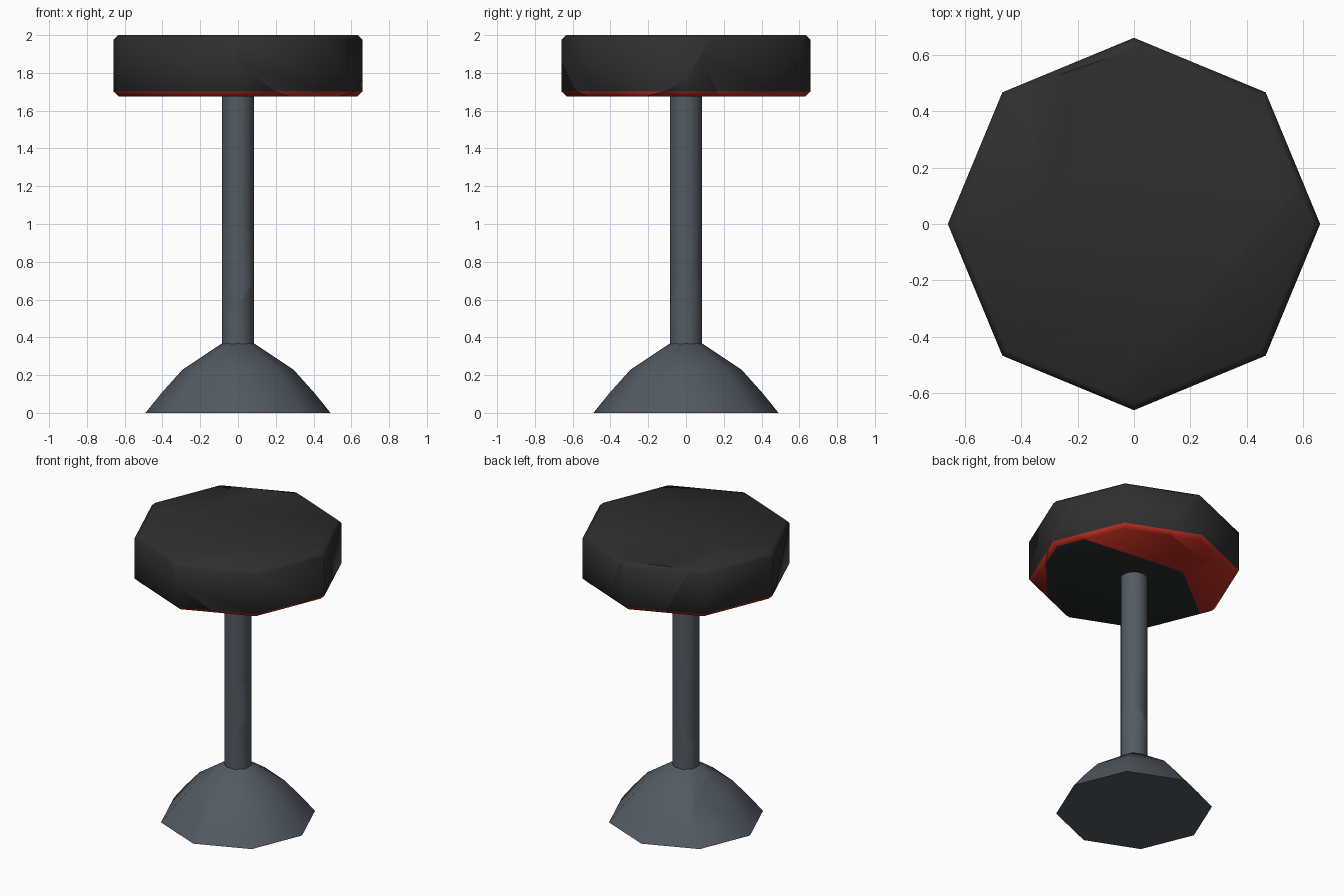
import bpy, bmesh, math
from mathutils import Vector

if "Cube" in bpy.data.objects:
    bpy.data.objects.remove(bpy.data.objects["Cube"])


def material(name, rgb):
    m = bpy.data.materials.new(name)
    m.diffuse_color = (*rgb, 1)
    m.use_nodes = True
    m.node_tree.nodes["Principled BSDF"].inputs["Base Color"].default_value = m.diffuse_color
    return m


slate = material("slate_metal", (0.085, 0.105, 0.125))
black = material("black_cushion", (0.028, 0.028, 0.028))
red = material("red_underside", (0.5, 0.025, 0.015))
dark = material("dark_underside", (0.02, 0.027, 0.031))


def lathe(profile, sides):
    """Closed solid of revolution from (radius, height) points, bottom to top."""
    bm = bmesh.new()
    rings = [[bm.verts.new((r * math.cos(2 * math.pi * i / sides),
                            r * math.sin(2 * math.pi * i / sides), z))
              for i in range(sides)] for r, z in profile]
    for a, b in zip(rings, rings[1:]):
        for i in range(sides):
            j = (i + 1) % sides
            bm.faces.new((a[i], a[j], b[j], b[i]))
    bm.faces.new(rings[0][::-1])
    bm.faces.new(rings[-1])
    bm.normal_update()
    return bm


def piece(name, profile, sides, seed, planes, mats, pick=None):
    """One cracked piece: keep the side of every plane that holds the seed point."""
    bm = lathe(profile, sides)
    seed = Vector(seed)
    if pick:
        for f in bm.faces:
            f.material_index = pick(f.normal)
    for pts in planes:
        p, q, r = map(Vector, pts)
        n = (q - p).cross(r - p).normalized()
        if n.dot(seed - p) > 0:
            n = -n
        bmesh.ops.bisect_plane(bm, geom=bm.verts[:] + bm.edges[:] + bm.faces[:],
                               plane_co=p, plane_no=n, clear_outer=True)
    me = bpy.data.meshes.new(name)
    bm.to_mesh(me)
    bm.free()
    for m in mats:
        me.materials.append(m)
    ob = bpy.data.objects.new(name, me)
    bpy.context.collection.objects.link(ob)
    bpy.ops.object.select_all(action='DESELECT')
    ob.select_set(True)
    bpy.context.view_layer.objects.active = ob
    bpy.ops.object.shade_smooth_by_angle(angle=math.radians(50))


# Base: eight-sided dome, cracked in two
BASE = [(0.49, 0), (0.405, 0.105), (0.295, 0.228), (0.085, 0.368)]
base_cut = [((-0.16, 0, 0.33), (0, -0.49, 0), (-0.23, 0.34, 0))]
piece("base_right", BASE, 8, (0.3, 0, 0.1), base_cut, [slate])
piece("base_left", BASE, 8, (-0.4, 0, 0.05), base_cut, [slate])

# Pole: round post with two slanted cracks
POLE = [(0.085, 0.36), (0.085, 1.69)]
low = ((-0.06, 0, 0.55), (0.08, 0, 0.71), (0, 0.08, 0.66))
high = ((-0.08, 0, 0.99), (0.08, 0, 0.94), (0, 0.08, 0.95))
piece("pole_bottom", POLE, 16, (0, 0, 0.4), [low], [slate])
piece("pole_middle", POLE, 16, (0, 0, 0.8), [low, high], [slate])
piece("pole_top", POLE, 16, (0, 0, 1.5), [high], [slate])

# Seat: chamfered octagonal cushion, red below, cracked into five pieces
SEAT = [(0.63, 1.675), (0.66, 1.702), (0.66, 1.975), (0.635, 2.0)]
hub_top, hub_low = (-0.32, 0.13, 2), (-0.18, 0.26, 1.68)
front_back = (hub_top, hub_low, (0.51, 0.04, 2))
front_left = (hub_top, hub_low, (-0.6, -0.09, 2))
back_left = (hub_top, hub_low, (-0.38, 0.49, 2))
rim_back = ((-0.38, 0.49, 2), (0.06, 0.64, 2), (0.19, 0.58, 1.68))
rim_right = ((0.51, 0.04, 2), (-0.08, -0.62, 2), (0.23, -0.56, 1.68))


def seat_mat(n):
    return 2 if n.z < -0.95 else 1 if n.z < -0.2 else 0


for name, seed, planes, under in (
        ("seat_front", (-0.1, -0.3, 1.85), [front_back, front_left, rim_right], dark),
        ("seat_back", (0.15, 0.3, 1.85), [front_back, back_left, rim_back, rim_right], red),
        ("seat_left", (-0.5, 0.25, 1.85), [front_left, back_left], red),
        ("seat_back_rim", (-0.1, 0.63, 1.85), [rim_back, back_left], red),
        ("seat_right", (0.5, -0.4, 1.85), [rim_right], red)):
    piece(name, SEAT, 8, seed, planes, [black, red, under], seat_mat)
